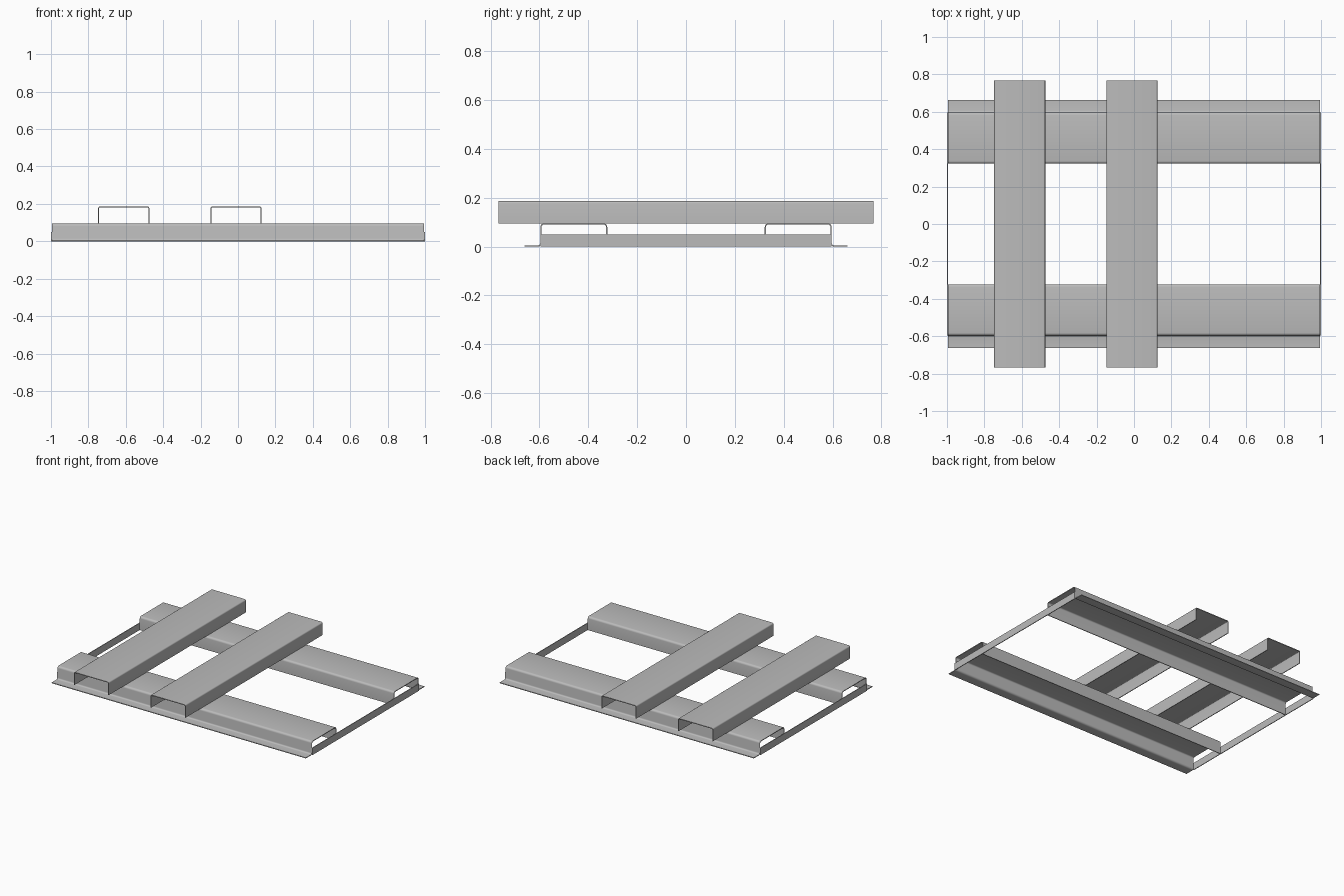
import bpy
import bmesh
from math import pi, tan, sin, cos
from mathutils import Vector

if "Cube" in bpy.data.objects:
    bpy.data.objects.remove(bpy.data.objects["Cube"])

SHEET = 0.005
HALF = SHEET / 2

steel = bpy.data.materials.new("grey steel")
steel.use_nodes = True
colour = (0.5, 0.5, 0.5, 1)
steel.diffuse_color = colour
steel.node_tree.nodes["Principled BSDF"].inputs["Base Color"].default_value = colour


def rounded(points, radius, steps=4):
    """Round the inner corners of an open 2D path made of right-angle bends."""
    pts = [Vector(p) for p in points]
    path = [pts[0]]
    for before, corner, after in zip(pts, pts[1:], pts[2:]):
        a = (before - corner).normalized() * radius
        b = (after - corner).normalized() * radius
        centre = corner + a + b
        for i in range(steps + 1):
            t = i / steps * pi / 2
            path.append(centre - b * cos(t) - a * sin(t))
    return path + [pts[-1]]


def bent_sheet(name, path, place, start, end):
    """Extrude a path from start to end and thicken it into folded sheet."""
    bm = bmesh.new()
    rows = [[bm.verts.new(place(p, s)) for p in path] for s in (start, end)]
    for i in range(len(path) - 1):
        bm.faces.new((rows[0][i], rows[0][i + 1], rows[1][i + 1], rows[1][i]))
    mesh = bpy.data.meshes.new(name)
    bm.to_mesh(mesh)
    bm.free()
    obj = bpy.data.objects.new(name, mesh)
    bpy.context.collection.objects.link(obj)
    mesh.materials.append(steel)
    solid = obj.modifiers.new("thickness", "SOLIDIFY")
    solid.thickness = SHEET
    solid.offset = 0
    solid.use_even_offset = True
    bpy.ops.object.select_all(action="DESELECT")
    obj.select_set(True)
    bpy.context.view_layer.objects.active = obj
    bpy.ops.object.modifier_apply(modifier="thickness")
    bpy.ops.object.shade_smooth_by_angle(angle=pi / 5)
    return obj


# Hat-shaped rails along x, with a foot flange on the outer side
rail_top = 0.095 - HALF
rail_path = rounded([(0.662, HALF), (0.594, HALF), (0.594, rail_top),
                     (0.325, rail_top), (0.325, 0)], 0.012)
for name, side in (("front_rail", -1), ("back_rail", 1)):
    bent_sheet(name, rail_path,
               lambda p, s, side=side: (s, side * p.x, p.y), -0.995, 0.995)

# Open-bottomed cross beams resting on the rails
beam_half = 0.1365 - HALF
beam_top = 0.186 - HALF
beam_path = rounded([(-beam_half, 0.095), (-beam_half, beam_top),
                     (beam_half, beam_top), (beam_half, 0.095)], 0.007)
for name, x in (("right_cross_beam", -0.611), ("middle_cross_beam", -0.011)):
    bent_sheet(name, beam_path,
               lambda p, s, x=x: (x + p.x, s, p.y), -0.767, 0.767)

# Flat tie strips joining the rail ends
for name, side in (("right_end_strip", -1), ("left_end_strip", 1)):
    bent_sheet(name, [Vector((0, 0)), Vector((0, 0.05))],
               lambda p, s, side=side: (side * (1 - HALF), s, p.y), -0.596, 0.596)
